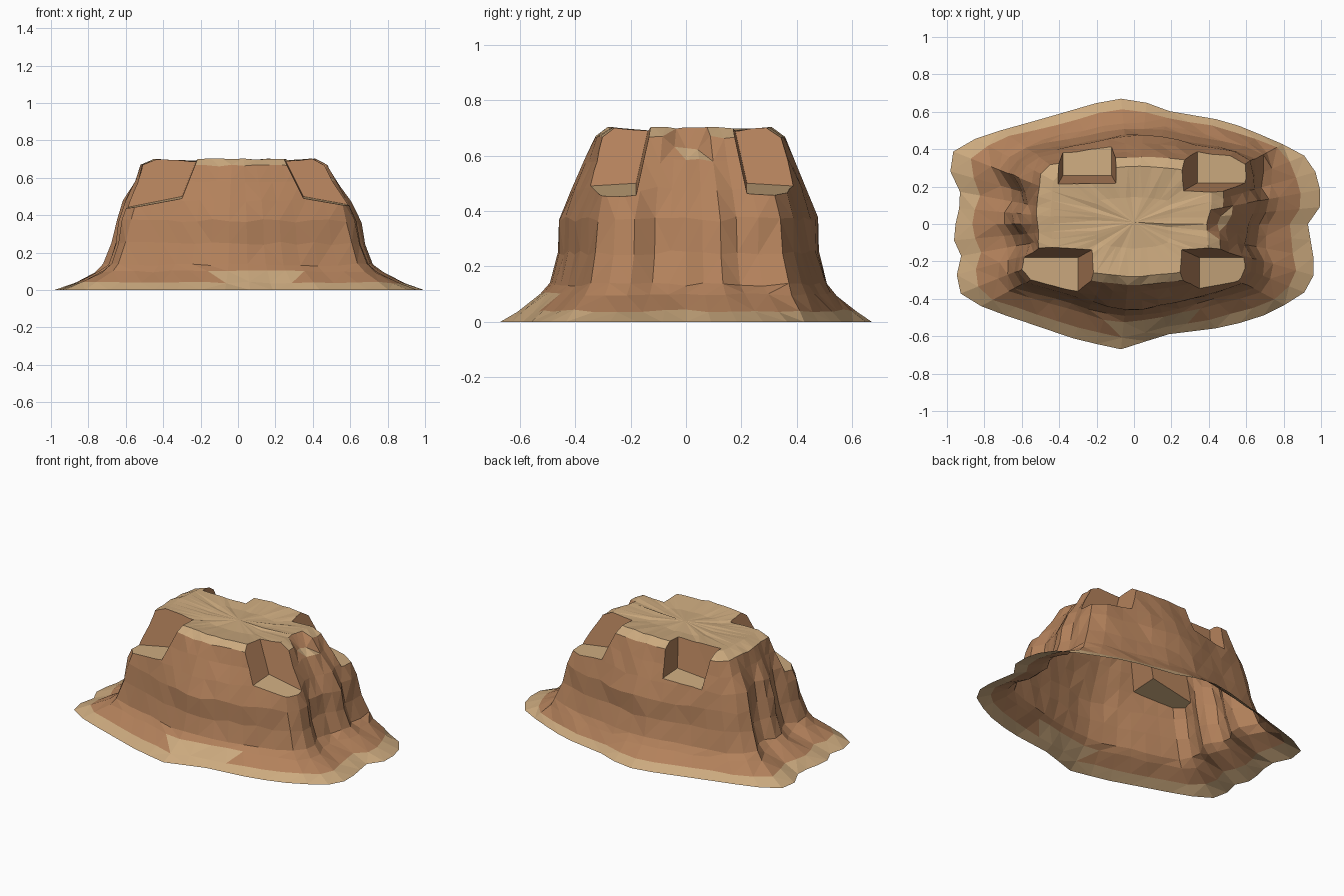
import bpy, bmesh, math, random
from mathutils import Vector

if "Cube" in bpy.data.objects:
    bpy.data.objects.remove(bpy.data.objects["Cube"])
random.seed(4)
N = 46

def material(name, rgb):
    m = bpy.data.materials.new(name)
    m.diffuse_color = (*rgb, 1)
    m.use_nodes = True
    m.node_tree.nodes["Principled BSDF"].inputs["Base Color"].default_value = m.diffuse_color
    return m

brown = material("brown_rock", (0.45, 0.22, 0.105))
tan = material("tan_sand", (0.60, 0.40, 0.21))

# Plan outlines, counter-clockwise from the right
BASE = [(1, .1), (.99, .25), (.9, .38), (.72, .46), (.5, .55), (.15, .61), (.02, .67),
        (-.12, .67), (-.5, .56), (-.75, .49), (-.95, .42), (-1, .32), (-.92, .15),
        (-.97, -.07), (-.92, -.18), (-.95, -.28), (-.93, -.37), (-.8, -.45), (-.3, -.62),
        (-.07, -.67), (.18, -.59), (.5, -.55), (.72, -.48), (.9, -.38), (.96, -.3),
        (.96, -.18), (.93, 0)]
FOOT = [(.69, 0), (.76, .12), (.69, .22), (.75, .36), (.6, .43), (.1, .53), (-.1, .52),
        (-.66, .41), (-.74, .3), (-.65, .15), (-.74, .03), (-.64, -.1), (-.72, -.25),
        (-.66, -.35), (-.1, -.51), (.1, -.50), (.66, -.36), (.74, -.25), (.67, -.12)]
RIM = [(.45, 0), (.48, .1), (.48, .31), (.2, .35), (0, .36), (-.3, .34), (-.5, .31),
       (-.52, .05), (-.5, -.22), (-.36, -.29), (0, -.33), (.3, -.30), (.47, -.24)]

def sample(poly):
    """Points where rays from the centre meet an outline."""
    out = []
    for i in range(N):
        t = math.tau * i / N
        dx, dy = math.cos(t), .66 * math.sin(t)
        for (ax, ay), (bx, by) in zip(poly, poly[1:] + poly[:1]):
            ca, cb = dx * ay - dy * ax, dx * by - dy * bx
            if ca <= 0 < cb or ca == 0:
                k = ca / (ca - cb)
                p = Vector((ax + (bx - ax) * k, ay + (by - ay) * k))
                if p.x * dx + p.y * dy > 0:
                    out.append(p)
                    break
    return out

base, foot, rim = sample(BASE), sample(FOOT), sample(RIM)
def blend(a, b, k):
    return [p.lerp(q, k) for p, q in zip(a, b)]
wall = [p * .9 for p in foot]

# Mesa: rings lofted from skirt to plateau
rings = [(base, 0, 0), (blend(base, foot, .4), .04, .006), (blend(base, foot, .9), .10, .008),
         (blend(foot, wall, .3), .135, .008), (blend(foot, wall, .9), .25, .012),
         ([Vector((p.x * .98, p.y)) for p in wall], .37, .012),
         (blend(wall, rim, .35), .48, .012), (blend(wall, rim, .72), .58, .012),
         (rim, .665, .008), ([p * .86 for p in rim], .70, .005), ([p * .4 for p in rim], .685, .006)]
bm = bmesh.new()
loops = []
for pts, z, j in rings:
    row = []
    for p in pts:
        dip = .04 if .6 < z < .69 and p.x > .4 and abs(p.y) < .06 else 0
        r = 1 + random.uniform(-j, j)
        row.append(bm.verts.new((p.x * r, p.y * r, z + random.uniform(-j, j) * .8 - dip)))
    loops.append(row)
for a, b in zip(loops, loops[1:]):
    for i in range(N):
        k = (i + 1) % N
        bm.faces.new((a[i], a[k], b[k], b[i]))
top = bm.verts.new((0, .01, .69))
bottom = bm.verts.new((0, 0, 0))
for i in range(N):
    k = (i + 1) % N
    bm.faces.new((loops[-1][i], loops[-1][k], top))
    bm.faces.new((loops[0][k], loops[0][i], bottom))
bmesh.ops.triangulate(bm, faces=bm.faces[:])
bmesh.ops.recalc_face_normals(bm, faces=bm.faces[:])

def to_object(bm, name):
    me = bpy.data.meshes.new(name)
    bm.to_mesh(me)
    bm.free()
    ob = bpy.data.objects.new(name, me)
    bpy.context.collection.objects.link(ob)
    return ob

mesa = to_object(bm, "mesa_rock")

# Corner notches: flared blocks cut out of the shoulders
def notch(x0, x1, y, sy, z, drop, flare0, flare1):
    bm = bmesh.new()
    y1 = y + sy * .5
    lo = [(x0, y, z), (x1, y, z - drop), (x1, y1, z - drop - .03), (x0, y1, z - .03)]
    a, b = x0 + flare0, x1 + flare1
    yt = y - sy * .09
    hi = [(a, yt, .9), (b, yt, .9), (b, y1, .9), (a, y1, .9)]
    bmesh.ops.convex_hull(bm, input=[bm.verts.new(c) for c in lo + hi])
    bmesh.ops.recalc_face_normals(bm, faces=bm.faces[:])
    return to_object(bm, "notch_cutter")

cutters = [notch(.35, .95, -.18, -1, .50, .11, -.2, 0),
           notch(-.30, -.95, -.18, -1, .50, .13, .16, 0),
           notch(.34, .95, .22, 1, .50, .09, -.16, 0),
           notch(-.12, -.38, .26, 1, .51, .02, .05, -.05)]
bpy.context.view_layer.objects.active = mesa
for c in cutters:
    m = mesa.modifiers.new("notch", 'BOOLEAN')
    m.operation, m.solver, m.object = 'DIFFERENCE', 'EXACT', c
    bpy.ops.object.modifier_apply(modifier=m.name)
    bpy.data.objects.remove(c)

# Hollow underside, sandy skirt and ledges
me = mesa.data
me.materials.clear()
me.materials.append(brown)
me.materials.append(tan)
bm = bmesh.new()
bm.from_mesh(me)
bmesh.ops.delete(bm, geom=[f for f in bm.faces if all(v.co.z < 1e-4 for v in f.verts)], context='FACES')
for f in bm.faces:
    c = f.calc_center_median()
    drift = -.1 < c.x < .32 and c.y < 0 and c.z < .09
    f.material_index = int(c.z < .045 or drift or (c.z > .4 and f.normal.z > .72))
    f.smooth = False
bm.to_mesh(me)
bm.free()
